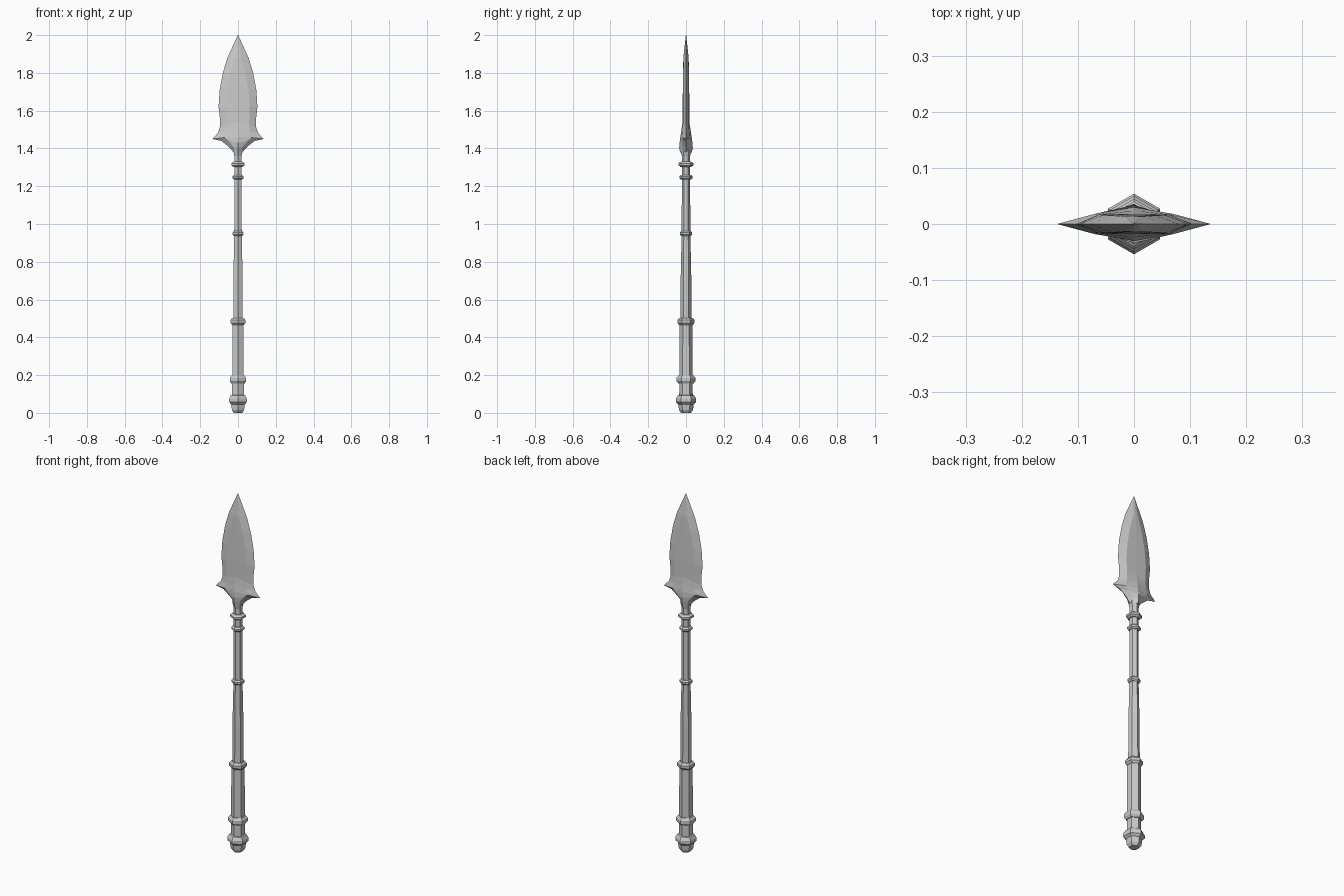
import bpy, math


def make_object(name, verts, faces):
    mesh = bpy.data.meshes.new(name)
    mesh.from_pydata(verts, [], faces)
    mesh.update()
    obj = bpy.data.objects.new(name, mesh)
    bpy.context.collection.objects.link(obj)
    return obj


def loft(name, rings):
    """Skin closed rings of equal length and cap both ends."""
    n = len(rings[0])
    verts = [p for ring in rings for p in ring]
    faces = [tuple(reversed(range(n)))]
    for k in range(len(rings) - 1):
        for i in range(n):
            j = (i + 1) % n
            faces.append((k * n + i, k * n + j, (k + 1) * n + j, (k + 1) * n + i))
    last = (len(rings) - 1) * n
    faces.append(tuple(range(last, last + n)))
    return make_object(name, verts, faces)


def hex_turn(name, profile):
    """Six-sided turned part, corners pointing along y; profile of (radius, z)."""
    angles = [math.radians(30 + 60 * i) for i in range(6)]
    return loft(name, [[(r * math.cos(a), r * math.sin(a), z) for a in angles]
                       for r, z in profile])


def band(name, r_in, r_out, z0, z1):
    """Raised collar with chamfered top and bottom."""
    c = (z1 - z0) * 0.3
    hex_turn(name, [(r_in, z0), (r_out, z0 + c), (r_out, z1 - c), (r_in, z1)])


# Shaft, tapering in steps
hex_turn("shaft", [(0.036, 0.08), (0.035, 0.18), (0.034, 0.48), (0.029, 0.50),
                   (0.028, 0.72), (0.023, 0.95), (0.022, 1.25), (0.022, 1.36),
                   (0.028, 1.385), (0.028, 1.41)])

# Pommel
hex_turn("pommel", [(0.026, 0.0), (0.037, 0.015), (0.041, 0.045), (0.054, 0.057),
                    (0.054, 0.075), (0.044, 0.092), (0.036, 0.094)])

# Bands along the shaft
for i, (r_in, r_out, z0, z1) in enumerate([
        (0.040, 0.050, 0.155, 0.198), (0.035, 0.045, 0.465, 0.503),
        (0.026, 0.033, 0.937, 0.963), (0.026, 0.034, 1.235, 1.260),
        (0.027, 0.040, 1.302, 1.330)]):
    band(f"band_{i + 1}", r_in, r_out, z0, z1)

# Blade: edge x, edge z, bevel x, bevel y, bevel z, ridge y, ridge z
rows = [
    (0.026, 1.383, 0.016, 0.018, 1.380, 0.031, 1.378),
    (0.050, 1.410, 0.025, 0.019, 1.408, 0.036, 1.405),
    (0.088, 1.440, 0.048, 0.019, 1.438, 0.034, 1.430),
    (0.137, 1.450, 0.070, 0.018, 1.458, 0.030, 1.460),
    (0.106, 1.482, 0.062, 0.017, 1.490, 0.024, 1.500),
    (0.095, 1.515, 0.058, 0.017, 1.525, 0.018, 1.540),
    (0.096, 1.560, 0.060, 0.017, 1.560, 0.018, 1.560),
    (0.103, 1.620, 0.062, 0.017, 1.620, 0.018, 1.620),
    (0.097, 1.710, 0.055, 0.016, 1.710, 0.017, 1.710),
    (0.080, 1.800, 0.038, 0.015, 1.800, 0.016, 1.800),
    (0.056, 1.880, 0.016, 0.013, 1.880, 0.014, 1.880),
    (0.001, 2.000, 0.0005, 0.0006, 2.0, 0.001, 2.0),
]
rings = []
for ex, ez, bx, by, bz, cy, cz in rows:
    rings.append([(ex, 0, ez), (bx, by, bz), (0, cy, cz), (-bx, by, bz),
                  (-ex, 0, ez), (-bx, -by, bz), (0, -cy, cz), (bx, -by, bz)])
loft("blade", rings)
